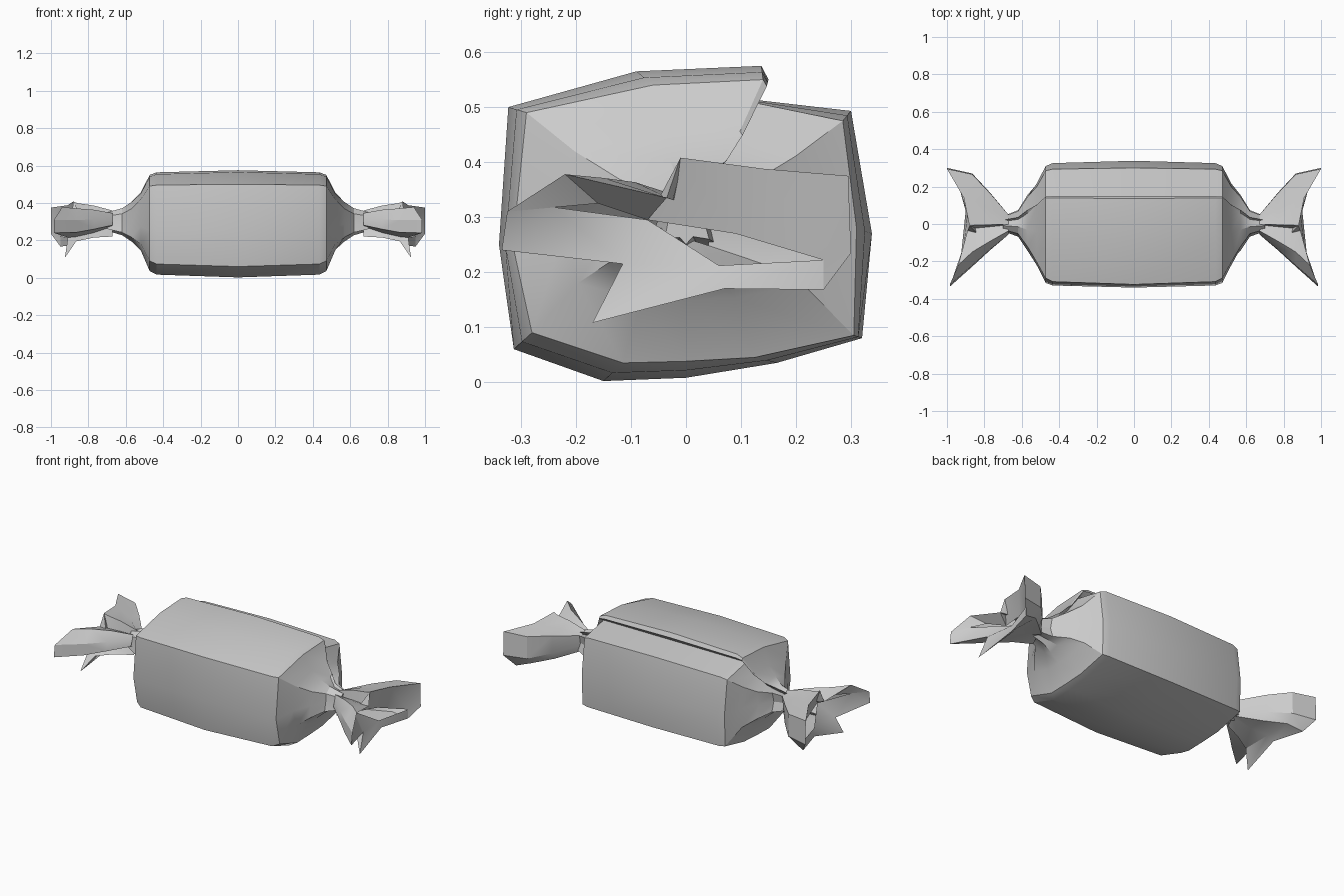
import bpy, bmesh, math

if "Cube" in bpy.data.objects:
    bpy.data.objects.remove(bpy.data.objects["Cube"])

wrapper = bpy.data.materials.new("wrapper_grey")
wrapper.diffuse_color = (0.6, 0.6, 0.6, 1)
wrapper.use_nodes = True
wrapper.node_tree.nodes["Principled BSDF"].inputs["Base Color"].default_value = wrapper.diffuse_color


def loft(name, rings, close_ends):
    """Skin a list of rings that all have the same number of points."""
    bm = bmesh.new()
    loops = [[bm.verts.new(p) for p in ring] for ring in rings]
    n = len(loops[0])
    for a, b in zip(loops, loops[1:]):
        for i in range(n):
            j = (i + 1) % n
            bm.faces.new((a[i], a[j], b[j], b[i]))
    if close_ends:
        bm.faces.new(loops[0])
        bm.faces.new(loops[-1])
    bmesh.ops.recalc_face_normals(bm, faces=bm.faces)
    bmesh.ops.remove_doubles(bm, verts=bm.verts, dist=0.0005)
    mesh = bpy.data.meshes.new(name)
    bm.to_mesh(mesh)
    bm.free()
    mesh.materials.append(wrapper)
    obj = bpy.data.objects.new(name, mesh)
    bpy.context.collection.objects.link(obj)
    bpy.context.view_layer.objects.active = obj
    obj.select_set(True)
    bpy.ops.object.shade_smooth_by_angle(angle=math.radians(28))
    obj.select_set(False)
    return obj


# Wrapper cross-sections (y, z): middle and end, with the overlapping flap on top
middle = [(-.323, .50), (-.09, .565), (.137, .575), (.15, .55), (.11, .515),
          (.30, .493), (.338, .27), (.32, .08), (.165, .035), (0, .008),
          (-.15, .002), (-.313, .06), (-.34, .25)]
end = [(-.29, .49), (-.06, .54), (.14, .55), (.147, .538), (.105, .512),
       (.285, .475), (.31, .28), (.305, .085), (.125, .045), (0, .038),
       (-.115, .035), (-.28, .09), (-.315, .25)]
shoulder = [(a + (c - a) * .45, b + (d - b) * .45)
            for (a, b), (c, d) in zip(middle, end)]

# Gathered ends: x, width scale, height scale, pleat depth
gather = [(.52, .70, .60, 0), (.57, .46, .38, .1),
          (.62, .21, .25, .15), (.70, .12, .17, .15)]


def body_half(side):
    rings = [[(side * .435, y, z) for y, z in shoulder],
             [(side * .472, y, z) for y, z in end]]
    for x, sy, sz, pleat in gather:
        ring = []
        for i, (y, z) in enumerate(end):
            k = 1 + (pleat if i % 2 else -pleat)
            ring.append((side * x, y * sy * k, .3 + (z - .29) * sz * k))
        rings.append(ring)
    return rings


# Wrapped body
centre = [[(0, y, z) for y, z in middle]]
loft("wrapped_body", body_half(-1)[::-1] + centre + body_half(1), True)

# Twisted tail: rim of the fan with a hanging fold (x, y, z)
rim = [(.985, -.325, .31), (.94, -.22, .378), (.89, -.035, .335),
       (.88, -.01, .408), (.91, .14, .388), (1, .295, .375),
       (1, .30, .235), (.95, .25, .168), (.90, .07, .17),
       (.925, -.17, .108), (.91, -.115, .215), (.985, -.335, .24)]
# Crease inside the fan where the upper and lower sheets meet
left, mid, right, low = (.93, -.24, .318), (.82, -.07, .295), (.95, .25, .222), (.89, .06, .212)
crease = [left, (.88, -.16, .325), mid, mid, (.86, .09, .27), right,
          right, right, right, low, mid, left]


def tail(name, side):
    neck, waist, fan = [], [], []
    for i, (x, y, z) in enumerate(rim):
        pleat = 1.1 if i % 2 else .9
        neck.append((side * .67, y * .15 * pleat, .30 + (z - .28) * .42 * pleat))
        waist.append((side * .77, y * (.56 if y > 0 else .42),
                      max(.215, .29 + (z - .28) * .75)))
        fan.append((side * min(.865, x - .02), y * (.90 if y > 0 else .68),
                    max(.195, .28 + (z - .28) * .93)))
    outer = [(side * x, y, z) for x, y, z in rim]
    inner = [(side * x, y, z) for x, y, z in crease]
    loft(name, [neck, waist, fan, outer, inner], False)


tail("right_tail", 1)
tail("left_tail", -1)
